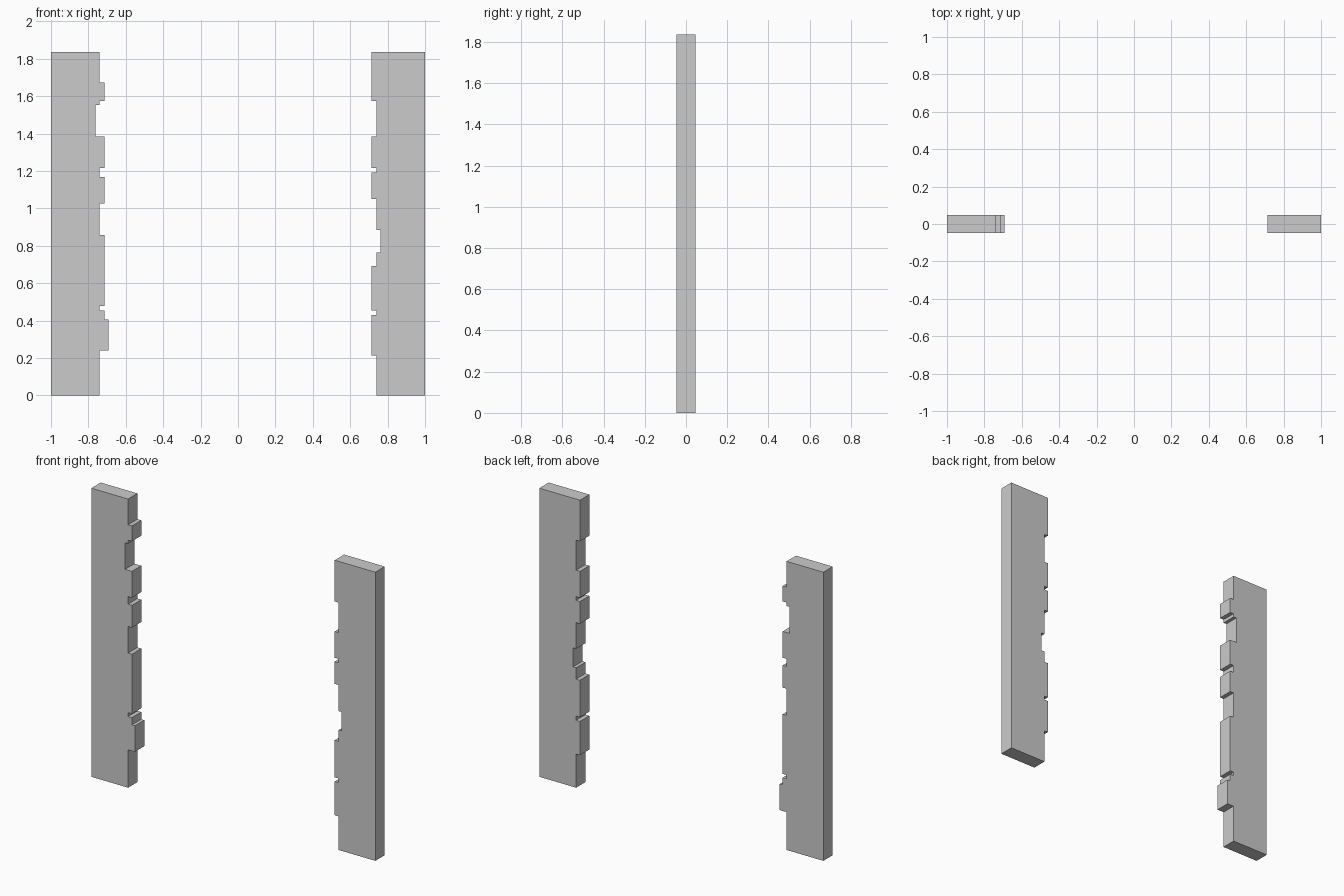
import bpy, bmesh

if "Cube" in bpy.data.objects:
    bpy.data.objects.remove(bpy.data.objects["Cube"])

HEIGHT, HALF_DEPTH = 1.837, 0.047
# distances of the inner edge from the centre line
IN, BASE, OUT, FAR = 0.762, 0.741, 0.714, 0.693


def make_post(name, side, steps):
    """Extrude a stepped slab; steps = (top z, inner edge) going up from z = 0."""
    profile = [(side, HEIGHT), (side, 0)]
    z = 0
    for top, edge in steps:
        profile += [(side * edge, z), (side * edge, top)]
        z = top
    bm = bmesh.new()
    face = bm.faces.new([bm.verts.new((x, -HALF_DEPTH, z)) for x, z in profile])
    ext = bmesh.ops.extrude_face_region(bm, geom=[face], use_keep_orig=True)
    verts = [v for v in ext["geom"] if isinstance(v, bmesh.types.BMVert)]
    bmesh.ops.translate(bm, verts=verts, vec=(0, 2 * HALF_DEPTH, 0))
    bmesh.ops.recalc_face_normals(bm, faces=bm.faces)
    mesh = bpy.data.meshes.new(name)
    bm.to_mesh(mesh)
    bm.free()
    bpy.context.collection.objects.link(bpy.data.objects.new(name, mesh))


# Left post with toothed inner edge
make_post("left_post", -1, [
    (0.241, BASE), (0.407, FAR), (0.453, OUT), (0.477, BASE), (0.857, OUT),
    (1.026, BASE), (1.168, OUT), (1.216, BASE), (1.384, OUT), (1.553, IN),
    (1.575, BASE), (1.673, OUT), (HEIGHT, BASE)])

# Right post with its own tooth pattern
make_post("right_post", 1, [
    (0.214, BASE), (0.429, OUT), (0.455, BASE), (0.691, OUT), (0.763, BASE),
    (0.884, IN), (1.050, BASE), (1.192, OUT), (1.216, BASE), (1.384, OUT),
    (1.575, BASE), (HEIGHT, OUT)])
